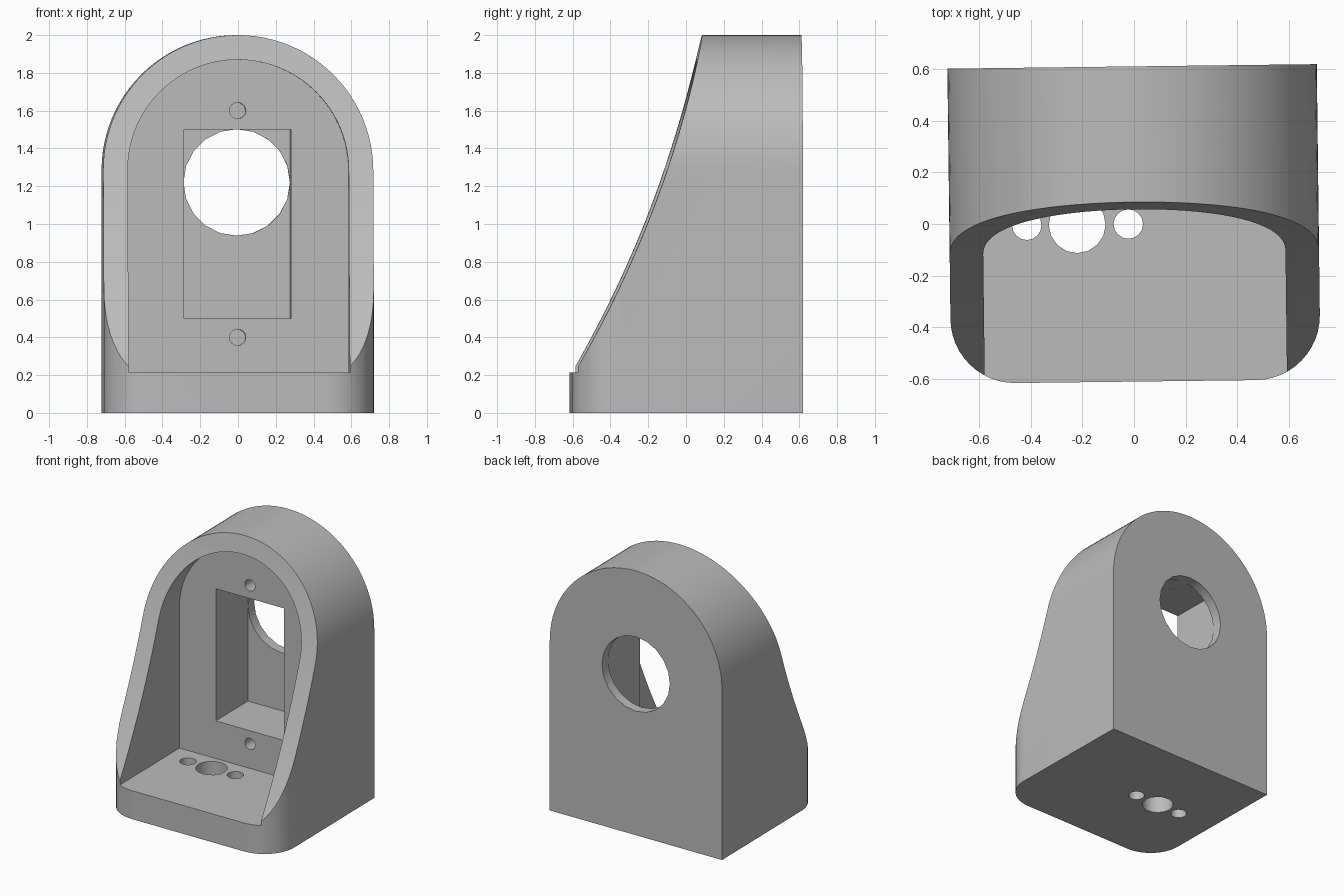
import bpy, bmesh
from math import sin, cos, pi, radians
from mathutils import Vector, Matrix

cube = bpy.data.objects.get("Cube")
if cube:
    bpy.data.objects.remove(cube)

# Single plain grey plastic
GREY = (0.5, 0.5, 0.5, 1)
mat = bpy.data.materials.new("grey_plastic")
mat.use_nodes = True
mat.diffuse_color = GREY
mat.node_tree.nodes["Principled BSDF"].inputs["Base Color"].default_value = GREY

W, D, TOP = 0.715, 0.61, 2.0        # half width, half depth, height
SPRING = TOP - W                    # height where the arch begins
FLOOR, WALL = 0.215, 0.13           # floor height, rim thickness
BACK, POCKET = 0.145, 0.535         # cavity back plane, pocket back plane


def prism(name, pts, place, a, b):
    """Extrude a 2D outline from a to b; place maps (u, v, depth) to a point."""
    bm = bmesh.new()
    rings = [[bm.verts.new(place(u, v, w)) for u, v in pts] for w in (a, b)]
    bm.faces.new(rings[0])
    bm.faces.new(rings[1])
    n = len(pts)
    for i in range(n):
        j = (i + 1) % n
        bm.faces.new((rings[0][i], rings[0][j], rings[1][j], rings[1][i]))
    bmesh.ops.recalc_face_normals(bm, faces=bm.faces)
    mesh = bpy.data.meshes.new(name)
    bm.to_mesh(mesh)
    bm.free()
    mesh.materials.append(mat)
    ob = bpy.data.objects.new(name, mesh)
    bpy.context.collection.objects.link(ob)
    return ob


def along_x(u, v, w): return (w, u, v)
def along_y(u, v, w): return (u, w, v)
def along_z(u, v, w): return (u, v, w)


def arc(cx, cy, r, start, end, n):
    angles = [radians(start + (end - start) * i / n) for i in range(n + 1)]
    return [(cx + r * cos(a), cy + r * sin(a)) for a in angles]


def circle(cx, cy, r, n):
    return arc(cx, cy, r, 0, 360, n)[:-1]


def arch(half, bottom):
    return [(-half, bottom), (half, bottom)] + arc(0, SPRING, half, 0, 180, 48)


def combine(target, tool, operation):
    mod = target.modifiers.new("cut", "BOOLEAN")
    mod.operation, mod.object, mod.solver = operation, tool, "EXACT"
    bpy.context.view_layer.objects.active = target
    bpy.ops.object.modifier_apply(modifier=mod.name)
    bpy.data.objects.remove(tool)


# Arched body, limited to a plan with rounded front corners
R = 0.25
body = prism("arched_housing", arch(W, 0), along_y, -D, D)
plan = ([(W + 0.1, D + 0.1), (-W - 0.1, D + 0.1), (-W - 0.1, R - D), (-W, R - D)]
        + arc(R - W, R - D, R, 180, 270, 12) + arc(W - R, R - D, R, 270, 360, 12)
        + [(W + 0.1, R - D)])
combine(body, prism("plan", plan, along_z, -0.1, TOP + 0.1), "INTERSECT")

# Concave sweep cutting away the front
low, high = Vector((-0.597, FLOOR)), Vector((0.085, TOP))
bow = Vector((-0.934, 0.362)) * -0.079
bow.y = -abs(bow.y)
sweep = []
for i in range(-1, 26):
    t = i / 24
    sweep.append(tuple(low.lerp(high, t) + bow * 4 * t * (1 - t)))
sweep[0] = (-0.8, FLOOR)
sweep += [(sweep[-1][0], TOP + 0.2), (-0.8, TOP + 0.2)]
combine(body, prism("front_sweep", sweep, along_x, -1, 1), "DIFFERENCE")

# Arched cavity, rectangular pocket and round rear window
combine(body, prism("cavity", arch(W - WALL, FLOOR), along_y, -1, BACK), "DIFFERENCE")
P = 0.283
combine(body, prism("pocket", [(-P, 0.5), (P, 0.5), (P, 1.5), (-P, 1.5)],
                    along_y, 0, POCKET), "DIFFERENCE")
combine(body, prism("window", circle(0, 1.22, P - 0.001, 20), along_y, 0.4, 1), "DIFFERENCE")

# Blind screw holes above and below the pocket
for z in (0.4, 1.6):
    combine(body, prism("screw_hole", circle(0, z, 0.043, 16), along_y, 0, 0.45), "DIFFERENCE")

# Cable hole and its two screw holes through the base
for x, r in ((-0.415, 0.057), (-0.22, 0.11), (-0.022, 0.057)):
    combine(body, prism("base_hole", circle(x, 0, r, 16), along_z, -0.1, 0.4), "DIFFERENCE")

# Slight turn of the whole part, then smooth curved faces
body.data.transform(Matrix.Rotation(radians(0.7), 4, "Z"))
bpy.ops.object.select_all(action="DESELECT")
body.select_set(True)
bpy.context.view_layer.objects.active = body
bpy.ops.object.shade_smooth_by_angle(angle=radians(30))
